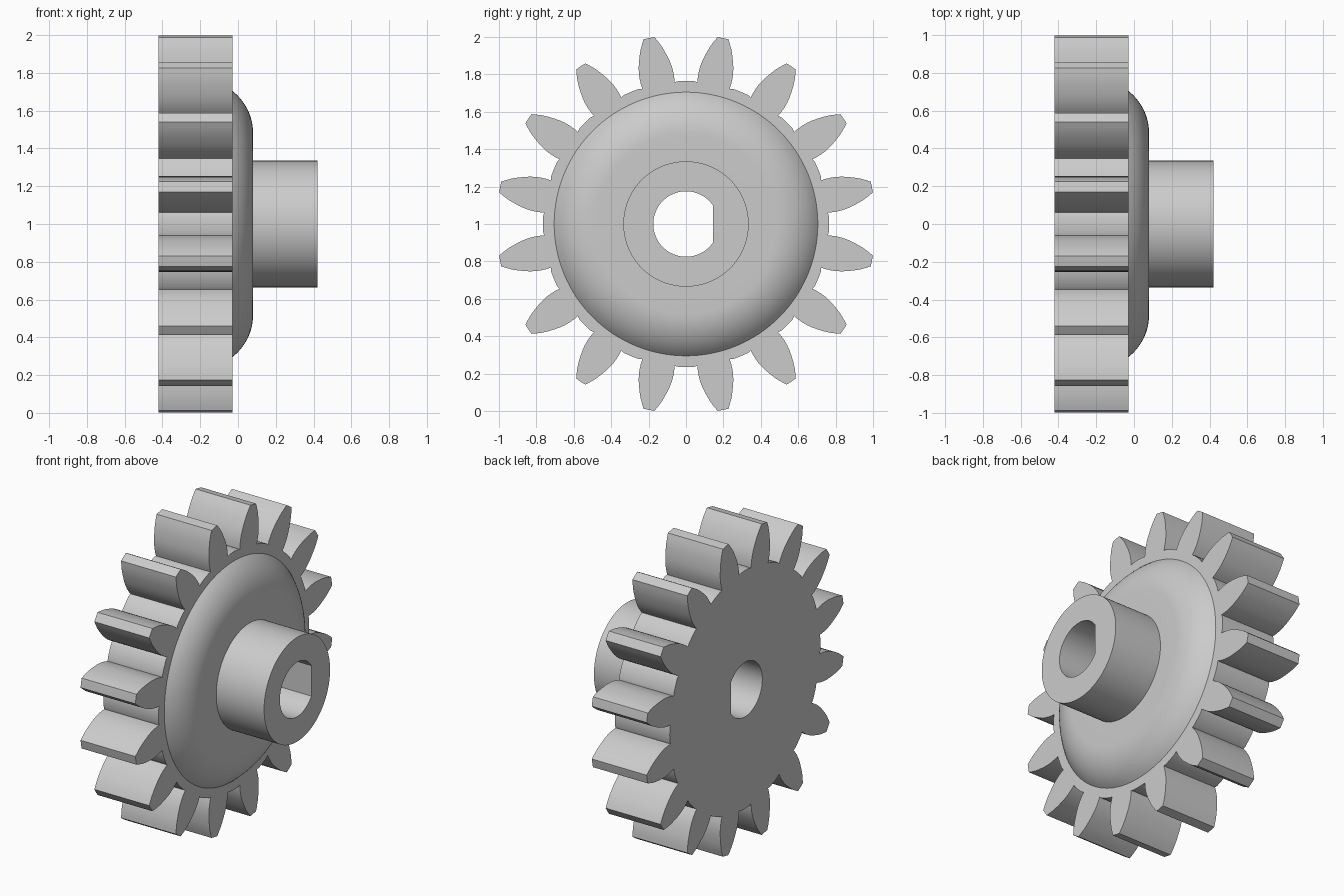
import bpy, bmesh
from math import sin, cos, pi, sqrt, acos, asin

TEETH = 16
BACK, FACE, DISH, END = -0.42, -0.03, 0.08, 0.42   # stations along the axle (x)
CENTRE_Z = 1.0

old = bpy.data.objects.get("Cube")
if old:
    bpy.data.objects.remove(old)

grey = bpy.data.materials.new("light grey")
grey.use_nodes = True
grey.diffuse_color = (0.6, 0.6, 0.6, 1)
grey.node_tree.nodes["Principled BSDF"].inputs["Base Color"].default_value = (0.6, 0.6, 0.6, 1)


def make_object(name, bm):
    bmesh.ops.remove_doubles(bm, verts=bm.verts, dist=1e-5)
    bmesh.ops.recalc_face_normals(bm, faces=bm.faces)
    mesh = bpy.data.meshes.new(name)
    bm.to_mesh(mesh)
    bm.free()
    mesh.materials.append(grey)
    obj = bpy.data.objects.new(name, mesh)
    bpy.context.collection.objects.link(obj)
    return obj


def prism(name, outline, x0, x1):
    """Extrude a closed (y, z) outline along the axle."""
    bm = bmesh.new()
    face = bm.faces.new([bm.verts.new((x0, y, CENTRE_Z + z)) for y, z in outline])
    top = bmesh.ops.extrude_face_region(bm, geom=[face])["geom"]
    verts = [g for g in top if isinstance(g, bmesh.types.BMVert)]
    bmesh.ops.translate(bm, verts=verts, vec=(x1 - x0, 0, 0))
    return make_object(name, bm)


def lathe(name, profile, steps=128):
    """Spin an (x, radius) profile about the axle; it starts and ends on the axle."""
    bm = bmesh.new()
    verts = [bm.verts.new((x, 0, CENTRE_Z + r)) for x, r in profile]
    edges = [bm.edges.new(pair) for pair in zip(verts, verts[1:])]
    bmesh.ops.spin(bm, geom=verts + edges, cent=(0, 0, CENTRE_Z), axis=(1, 0, 0),
                   angle=2 * pi, steps=steps)
    return make_object(name, bm)


def combine(target, tool, operation):
    mod = target.modifiers.new(operation.lower(), 'BOOLEAN')
    mod.operation, mod.object, mod.solver = operation, tool, 'EXACT'
    bpy.context.view_layer.objects.active = target
    bpy.ops.object.modifier_apply(modifier=mod.name)
    bpy.data.objects.remove(tool)


# Toothed wheel: half tooth as (distance out, half width), mirrored and repeated
flank = [(0.755, 0.088), (0.78, 0.091), (0.81, 0.092), (0.84, 0.09), (0.87, 0.085),
         (0.90, 0.077), (0.93, 0.068), (0.96, 0.057), (0.99, 0.042), (1.013, 0.029)]
tooth = [(r, -w) for r, w in flank] + [(1.0135, 0)] + [(r, w) for r, w in reversed(flank)]
outline = []
for i in range(TEETH):
    a = 2 * pi * (i + 0.5) / TEETH
    outline += [(r * cos(a) - w * sin(a), r * sin(a) + w * cos(a)) for r, w in tooth]
    for k in (-0.055, 0, 0.055):        # slightly raised root between the teeth
        b = a + pi / TEETH + k
        outline.append((0.765 * cos(b), 0.765 * sin(b)))
gear = prism("gear_wheel_with_hub", outline, BACK, FACE)

# Rounded dish and hub, overlapping the wheel
flat_r, arc_r = 0.48, 0.285
arc_start = acos((FACE - DISH + arc_r) / arc_r)
N = 12
dish = [(DISH - arc_r + arc_r * cos(t), flat_r + arc_r * sin(t))
        for t in (arc_start * (1 - i / N) for i in range(N + 1))]
rim = dish[0][1]
hub_r = 0.335
hub = lathe("dish_and_hub", [(-0.2, 0), (-0.2, rim)] + dish +
            [(DISH, hub_r), (END, hub_r), (END, 0)])
combine(gear, hub, 'UNION')

# D-shaped bore with its flat on the +y side
bore_r, flat_y = 0.175, 0.145
half = acos(flat_y / bore_r)
M = 64
bore = [(bore_r * cos(t), bore_r * sin(t))
        for t in (half + (2 * pi - 2 * half) * i / M for i in range(M + 1))]
combine(gear, prism("bore_cutter", bore, -0.6, 0.6), 'DIFFERENCE')

# Smooth the curved walls, keep the edges crisp
bpy.ops.object.select_all(action='DESELECT')
gear.select_set(True)
bpy.context.view_layer.objects.active = gear
bpy.ops.object.shade_smooth_by_angle(angle=0.45)
